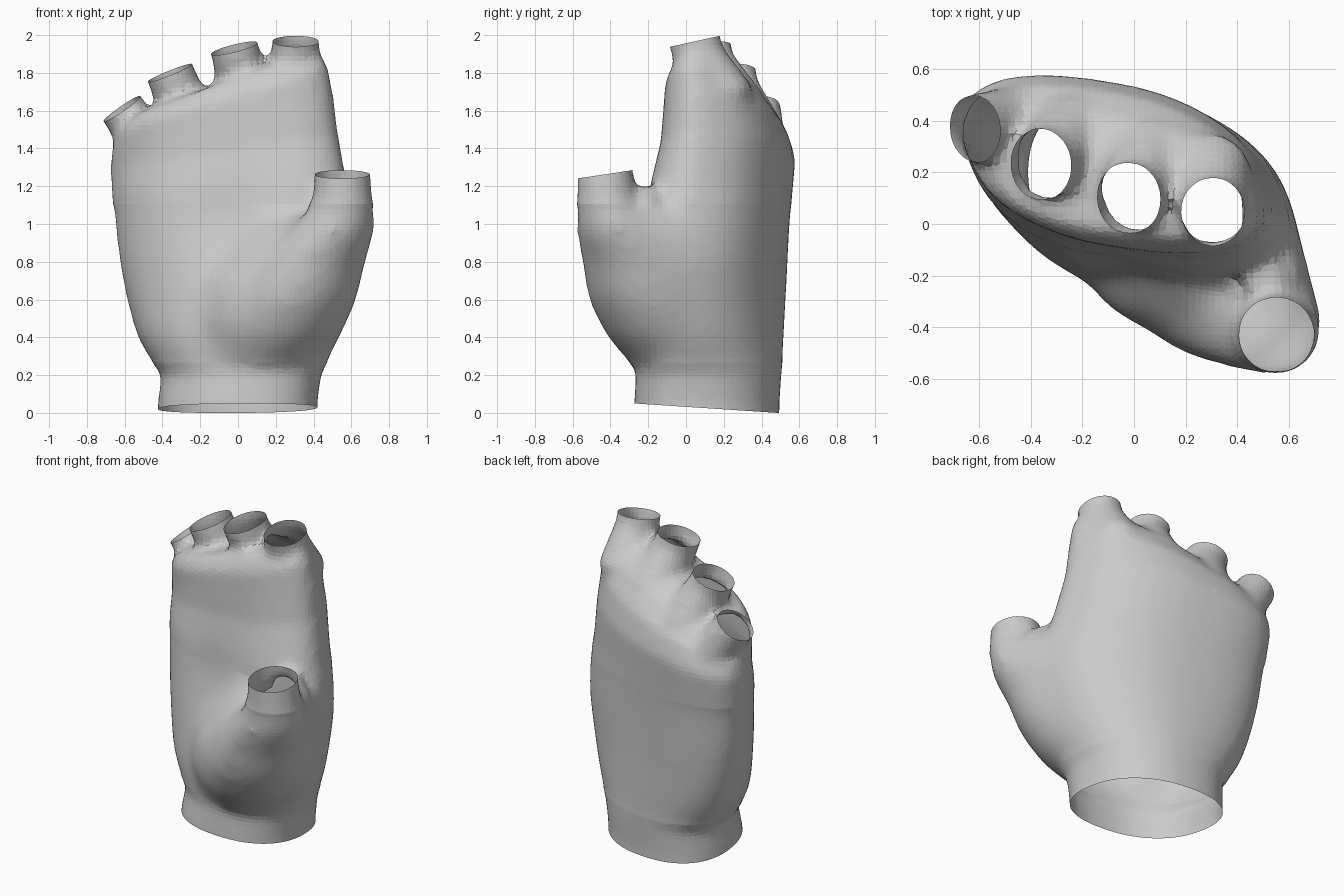
import bpy, bmesh
from math import sin, cos, exp, tau, asin, copysign
from mathutils import Vector

if "Cube" in bpy.data.objects:
    bpy.data.objects.remove(bpy.data.objects["Cube"])

bm = bmesh.new()

def loft(rings):
    loops = [[bm.verts.new(p) for p in r] for r in rings]
    n = len(loops[0])
    for a, b in zip(loops, loops[1:]):
        for i in range(n):
            j = (i + 1) % n
            bm.faces.new((a[i], a[j], b[j], b[i]))
    bm.faces.new(loops[0][::-1])
    bm.faces.new(loops[-1])

def fat(v, p=0.88):
    return copysign(abs(v) ** p, v)

def section(z, x0, x1, y0, y1, skew, shear, n=40):
    """Diagonal oval filling the given bounds, sheared up towards the index side."""
    pts, phi = [], asin(skew)
    for i in range(n):
        t = tau * i / n
        x = (x0 + x1) / 2 + (x1 - x0) / 2 * fat(cos(t))
        y = (y0 + y1) / 2 + (y1 - y0) / 2 * fat(sin(t - phi))
        pts.append((x, y, z + shear * x))
    return pts

# palm: height, x bounds, y bounds, diagonal skew, shear
loft([section(*r) for r in (
    (-0.12, -.43, .425, -.275, .495, .16, 0),
    (0.05, -.425, .42, -.275, .495, .16, 0),
    (0.20, -.405, .44, -.265, .505, .2, 0),
    (0.30, -.48, .49, -.28, .515, .25, 0),
    (0.40, -.54, .54, -.29, .52, .3, 0),
    (0.60, -.595, .60, -.28, .53, .38, 0),
    (0.80, -.635, .64, -.26, .54, .42, 0),
    (1.00, -.655, .63, -.23, .55, .43, 0),
    (1.20, -.67, .575, -.19, .565, .43, .05),
    (1.40, -.675, .53, -.135, .58, .43, .15),
    (1.56, -.67, .505, -.12, .54, .43, .25),
    (1.69, -.645, .475, -.11, .44, .43, .31),
    (1.78, -.54, .42, -.05, .29, .43, .36))])

def circle(c, u, v, r, n=24):
    return [c + r * (u * cos(tau * i / n) + v * sin(tau * i / n)) for i in range(n)]

X, Y = Vector((1, 0, 0)), Vector((0, 1, 0))

def mound(rows):
    loft([circle(Vector((x, y, z)), X, Y, r) for x, y, z, r in rows])

# thumb muscle and thumb stub
mound(((.08, .06, .10, .24), (.13, .01, .22, .27), (.22, -.10, .40, .325),
       (.30, -.19, .60, .335), (.38, -.255, .80, .30), (.49, -.35, .95, .24),
       (.54, -.395, 1.05, .19), (.553, -.42, 1.15, .157), (.55, -.435, 1.40, .14)))
# heel pad blending the muscle into the palm
mound(((.04, .03, .15, .22), (.05, -.03, .30, .265), (.08, -.11, .48, .285),
       (.12, -.15, .68, .27), (.21, -.16, .85, .23), (.28, -.15, 1.02, .15)))
# web between thumb and index side
mound(((.30, .0, .40, .15), (.42, -.10, .72, .22), (.51, -.15, .92, .165),
       (.535, -.20, 1.06, .13), (.525, -.24, 1.14, .1), (.50, -.2, 1.2, .06)))

# finger stubs: opening centre, opening direction, radius, knuckle offset to the back
fingers = [(Vector(c), Vector(n).normalized(), r, b) for c, n, r, b in (
    ((.305, .047, 1.967), (0, -.22, 1), .126, .08),
    ((-.02, .10, 1.93), (-.25, -.15, 1), .13, .10),
    ((-.36, .23, 1.80), (-.40, -.10, 1), .13, .07),
    ((-.615, .37, 1.61), (-.62, -.12, .9), .122, -.02))]
for c, n, r, b in fingers:
    u = (X - n * X.dot(n)).normalized()
    v = n.cross(u) * 1.1
    loft([circle(c + n * d + Y * b * f, u, v, r * k) for d, k, f in
          ((-.42, .8, 1), (-.28, 1.22, 1), (-.13, 1.06, .35), (-.05, 1.0, 0), (.12, 1.0, 0))])

bmesh.ops.recalc_face_normals(bm, faces=bm.faces[:])
me = bpy.data.meshes.new("hand_palm")
bm.to_mesh(me)
bm.free()
hand = bpy.data.objects.new("hand_palm", me)
bpy.context.collection.objects.link(hand)
bpy.context.view_layer.objects.active = hand
hand.select_set(True)

# blend all volumes into one skin
rm = hand.modifiers.new("blend", 'REMESH')
rm.mode = 'VOXEL'
rm.voxel_size = 0.028
sm = hand.modifiers.new("soften", 'SMOOTH')
sm.factor = 0.5
sm.iterations = 9
for m in ("blend", "soften"):
    bpy.ops.object.modifier_apply(modifier=m)

bm = bmesh.new()
bm.from_mesh(hand.data)

# extra softening of the muscle transitions
soft = [v for v in bm.verts if .27 < v.co.z < 1.1]
for _ in range(25):
    bmesh.ops.smooth_vert(bm, verts=soft, factor=0.5,
                          use_axis_x=True, use_axis_y=True, use_axis_z=True)
bm.normal_update()

# hollow of the palm
for v in bm.verts:
    if v.normal.y < 0:
        g = exp(-((v.co.x + .08) / .22) ** 2 - ((v.co.z - 1.02) / .28) ** 2)
        v.co.y -= .04 * g * v.normal.y

# cut the finger, thumb and wrist openings so the shell is hollow
def cut(c, n, radius):
    def near(f):
        d = f.calc_center_median() - c
        h = d.dot(n)
        return h > -0.1 and (d - n * h).length < radius
    fs = [f for f in bm.faces if near(f)]
    geom = set(fs)
    for f in fs:
        geom.update(f.edges)
        geom.update(f.verts)
    bmesh.ops.bisect_plane(bm, geom=list(geom), plane_co=c, plane_no=n, dist=1e-5)
    out = [f for f in bm.faces if near(f) and (f.calc_center_median() - c).dot(n) > 0]
    bmesh.ops.delete(bm, geom=out, context='FACES')

for c, n, r, b in fingers:
    cut(c, n, 0.17)
cut(Vector((.55, -.435, 1.262)), Vector((0, -.15, 1)).normalized(), 0.19)
cut(Vector((0, 0, .032)), Vector((0, -.066, -1)).normalized(), 2)
bm.to_mesh(hand.data)
bm.free()
for p in hand.data.polygons:
    p.use_smooth = False
